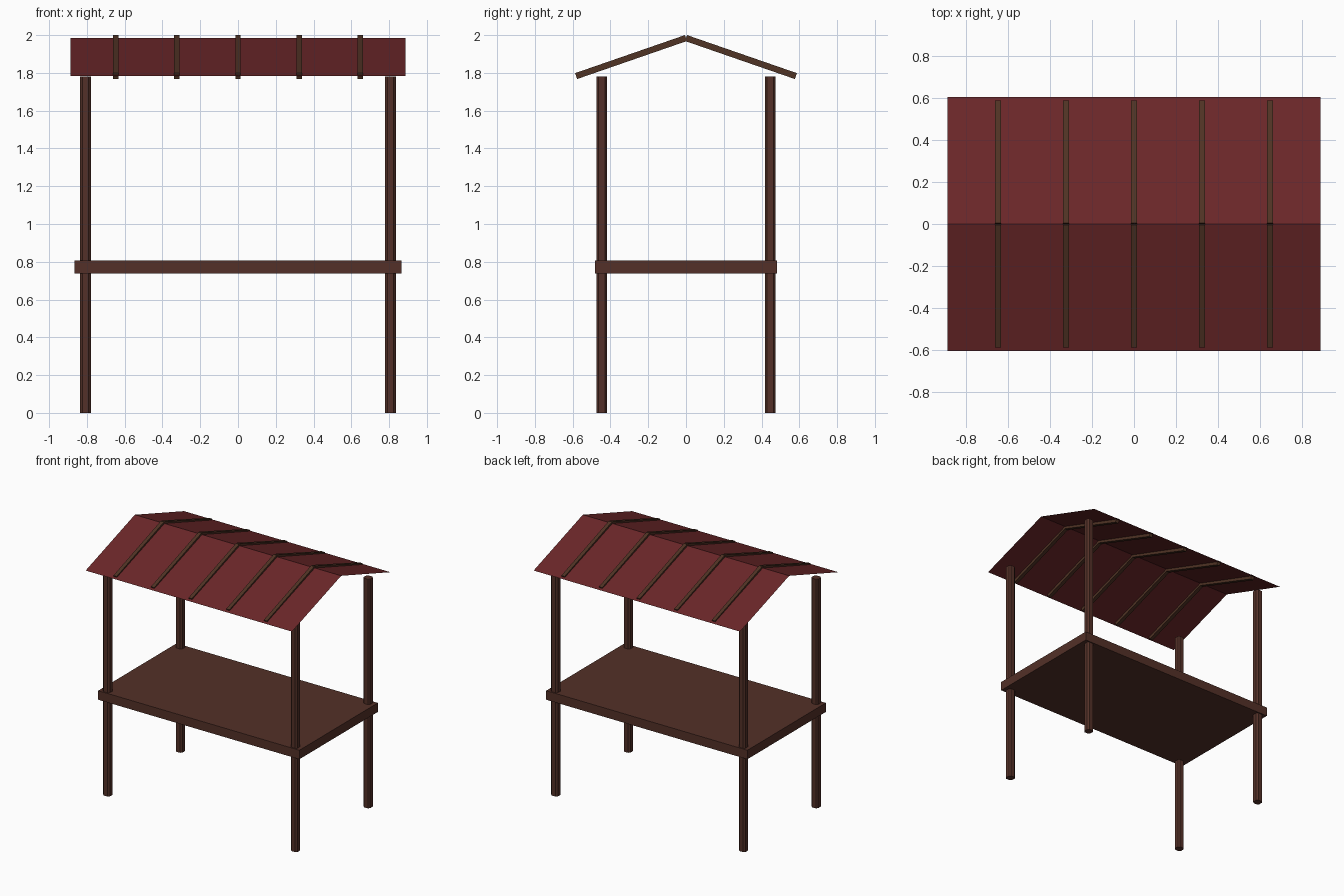
import bpy, bmesh, math
from mathutils import Matrix

if "Cube" in bpy.data.objects:
    bpy.data.objects.remove(bpy.data.objects["Cube"])


def material(name, rgb):
    m = bpy.data.materials.new(name)
    m.diffuse_color = (*rgb, 1.0)
    m.use_nodes = True
    m.node_tree.nodes["Principled BSDF"].inputs["Base Color"].default_value = m.diffuse_color
    return m


WOOD = material("brown wood", (0.087, 0.030, 0.021))
SLAT = material("dark slat wood", (0.080, 0.033, 0.018))
RED = material("dark red roof", (0.147, 0.020, 0.022))


def finish(name, bm, mat):
    me = bpy.data.meshes.new(name)
    bmesh.ops.recalc_face_normals(bm, faces=bm.faces)
    bm.to_mesh(me)
    bm.free()
    me.materials.append(mat)
    ob = bpy.data.objects.new(name, me)
    bpy.context.collection.objects.link(ob)
    return ob


def box(name, size, centre, mat, tilt=0.0, chamfer=0.0):
    bm = bmesh.new()
    bmesh.ops.create_cube(bm, size=1)
    bmesh.ops.scale(bm, vec=size, verts=bm.verts)
    if chamfer:  # cut the four upright corners
        upright = [e for e in bm.edges
                   if abs(e.verts[0].co.z - e.verts[1].co.z) > 0.1]
        bmesh.ops.bevel(bm, geom=upright, offset=chamfer, segments=1,
                        affect='EDGES')
    m = Matrix.Translation(centre) @ Matrix.Rotation(tilt, 4, 'X')
    bmesh.ops.transform(bm, matrix=m, verts=bm.verts)
    return finish(name, bm, mat)


# Counter top
box("counter_top", (1.732, 0.964, 0.07), (0, 0, 0.772), WOOD)

# Four corner posts
for sx, xn in ((-1, "left"), (1, "right")):
    for sy, yn in ((-1, "front"), (1, "back")):
        box(f"{yn}_{xn}_post", (0.057, 0.056, 1.782),
            (sx * 0.808, sy * 0.446, 0.891), WOOD, chamfer=0.012)

# Thin gabled roof sheet: a profile extruded along x
bm = bmesh.new()
profile = [(-0.605, 1.783), (0, 1.986), (0.605, 1.783)]
rows = [[bm.verts.new((x, y, z)) for x in (-0.888, 0.888)] for y, z in profile]
for a, b in zip(rows, rows[1:]):
    bm.faces.new((a[0], a[1], b[1], b[0]))
finish("roof_sheet", bm, RED)

# Rafters running through the sheet on both slopes
RUN, TOP, END = 0.582, 1.9845, 1.783
length = math.hypot(RUN, TOP - END)
angle = math.atan2(TOP - END, RUN)
for i in range(5):
    x = (i - 2) * 0.3235
    for s, n in ((-1, "front"), (1, "back")):
        box(f"{n}_rafter_{i + 1}", (0.028, length, 0.033),
            (x, s * RUN / 2, (TOP + END) / 2), SLAT, tilt=-s * angle)
